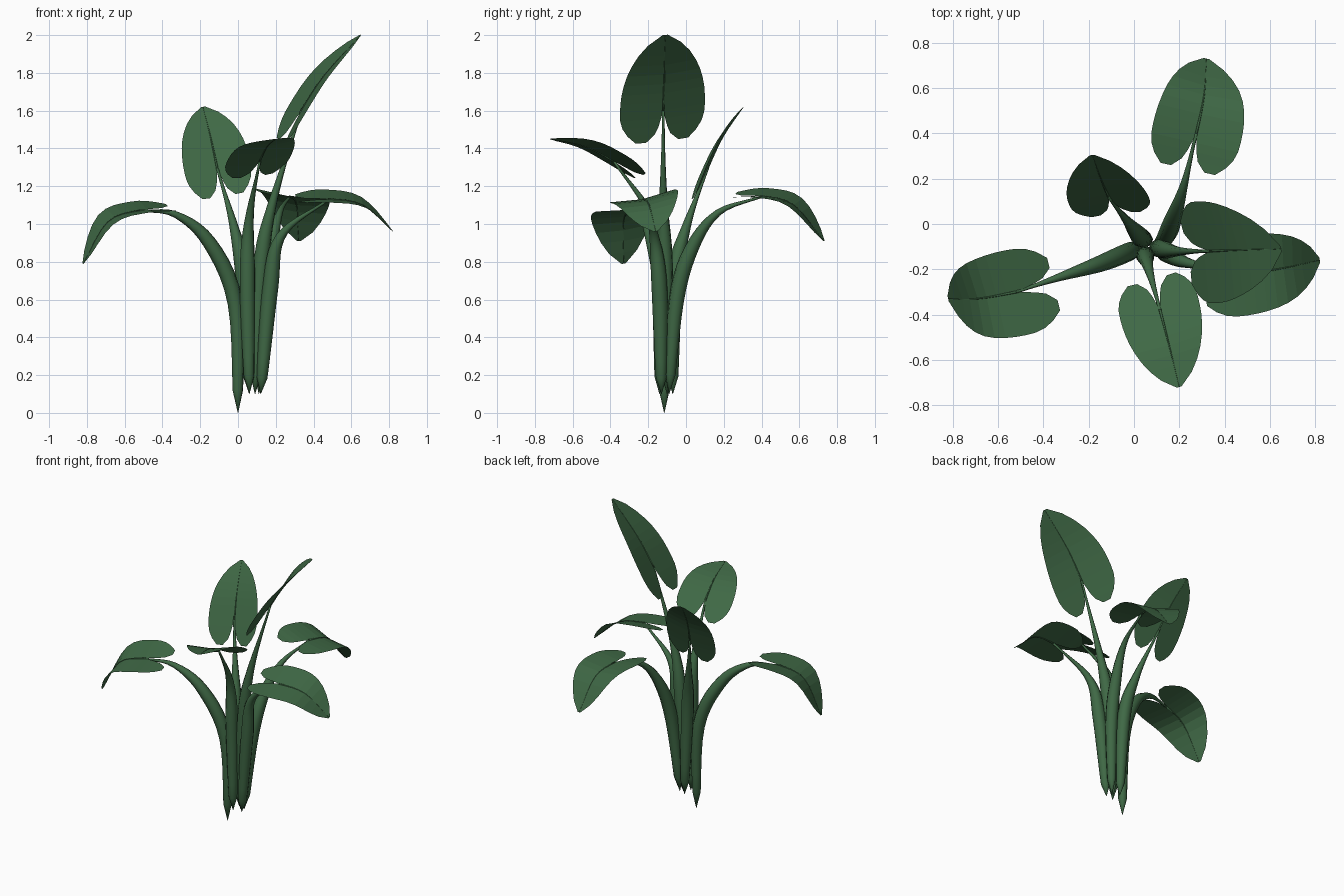
import bpy, bmesh, math
from mathutils import Vector as V

if "Cube" in bpy.data.objects:
    bpy.data.objects.remove(bpy.data.objects["Cube"])

green = bpy.data.materials.new("leaf green")
green.diffuse_color = (0.05, 0.14, 0.06, 1)
green.use_nodes = True
green.node_tree.nodes["Principled BSDF"].inputs["Base Color"].default_value = green.diffuse_color


def spline(pts, u):
    """Smooth curve through the points, u in 0..1."""
    n = len(pts) - 1
    i = min(int(u * n), n - 1)
    t = u * n - i
    p1, p2 = pts[i], pts[i + 1]
    p0 = pts[i - 1] if i > 0 else p1 * 2 - p2
    p3 = pts[i + 2] if i + 2 <= n else p2 * 2 - p1
    return (p1 * 2 + (p2 - p0) * t + (p0 * 2 - p1 * 5 + p2 * 4 - p3) * t * t
            + (p1 * 3 - p0 - p2 * 3 + p3) * t ** 3) * 0.5


def tangent(pts, u):
    return (spline(pts, min(u + .02, 1)) - spline(pts, max(u - .02, 0))).normalized()


def finish(bm, name, smooth):
    me = bpy.data.meshes.new(name)
    bm.to_mesh(me)
    bm.free()
    me.materials.append(green)
    for p in me.polygons:
        p.use_smooth = smooth
    bpy.context.collection.objects.link(bpy.data.objects.new(name, me))


def half_widths(s):
    """Inner and outer edge of a heart-shaped blade: two lobes, then a rounded tip."""
    if s < 1 / 3:
        x = max(0, 1 - 3 * s)
        return .2 * x + .18 * x ** 6, 1 - .38 * x ** 2.5
    x = min(1, (s - 1 / 3) * 1.5)
    return 0, max(.06, (1 - x ** 2.4) ** .72)


def blade(name, line, side, width):
    bm = bmesh.new()
    count = 12
    for sign in (-1, 1):
        rows = []
        for i in range(count + 1):
            s = i / count
            inner, outer = half_widths(s)
            up = tangent(line, s).cross(side).normalized()
            # each half rises slightly away from the rib
            rows.append([bm.verts.new(spline(line, s) + (side * sign + up * .1) * (w * width))
                         for w in (inner, (inner + outer) / 2, outer)])
        for r, q in zip(rows, rows[1:]):
            for k in range(2):
                bm.faces.new((r[k], r[k + 1], q[k + 1], q[k]))
    bmesh.ops.remove_doubles(bm, verts=bm.verts, dist=1e-4)
    bmesh.ops.recalc_face_normals(bm, faces=bm.faces)
    if sum(f.normal.z for f in bm.faces) < 0:
        bmesh.ops.reverse_faces(bm, faces=bm.faces)
    finish(bm, name, False)


def tube(name, pts, side, radius, start=0, rings=20, sides=8):
    """Tapered tube along a curve; radius is a function of 0..1."""
    bm = bmesh.new()
    loops = []
    for i in range(rings + 1):
        f = i / rings
        u = start + (1 - start) * f
        t = tangent(pts, u)
        a = (side - t * side.dot(t)).normalized()
        b = t.cross(a)
        r = max(radius(f), .001)
        loops.append([bm.verts.new(spline(pts, u) + (a * math.cos(k * math.tau / sides)
                                                     + b * math.sin(k * math.tau / sides)) * r)
                      for k in range(sides)])
    for l, m in zip(loops, loops[1:]):
        for k in range(sides):
            j = (k + 1) % sides
            bm.faces.new((l[k], l[j], m[j], m[k]))
    bm.faces.new(loops[0][::-1])
    bm.faces.new(loops[-1])
    finish(bm, name, True)


def stalk_radius(f):
    """Pointed foot, swollen sheath, thin neck."""
    swell = max(0, math.sin(math.pi * (.25 + .75 * f))) ** 2
    return min(f / .05, 1) * (.007 + .035 * swell)


def plant(name, width, roll, notch, middle, tip, *stalk):
    notch, middle, tip = V(notch), V(middle), V(tip)
    # the lobes continue the rib backwards with little bend
    lobes = notch + (notch - middle) * .9 + (notch - middle * 2 + tip) * .3
    line = [lobes, notch, middle, tip]
    chord = (tip - notch).normalized()
    flat = V((0, 0, 1)).cross(chord).normalized()
    side = (flat + chord.cross(flat) * roll).normalized()
    blade(name + "_leaf", line, side, width)
    tube(name + "_stalk", [V(p) for p in stalk] + [notch], side, stalk_radius)
    tube(name + "_rib", line, side, lambda f: .006 * (1 - f), start=1 / 3, rings=8, sides=6)


# name, half width, roll, then blade notch, middle, tip, then stalk from the foot up
plant("tall", .23, .19, (.335, -.12, 1.6), (.46, -.115, 1.79), (.65, -.11, 2),
      (.09, -.1, .1), (.12, -.11, .75), (.18, -.12, 1.1))
plant("back", .2, .15, (.275, .4, 1.145), (.31, .57, 1.1), (.32, .73, .91),
      (.11, -.09, .1), (.145, -.05, .6), (.175, .03, .87), (.22, .17, 1.06))
plant("back_left", .178, -.32, (-.11, .115, 1.295), (-.145, .195, 1.46), (-.185, .305, 1.62),
      (.06, -.07, .1), (.03, -.06, .7), (-.02, 0, .98))
plant("left", .195, -.21, (-.52, -.3, 1.07), (-.69, -.33, 1.01), (-.82, -.33, .79),
      (0, -.115, 0), (-.015, -.12, .58), (-.15, -.175, .9), (-.33, -.235, 1.05))
plant("front", .18, .12, (.115, -.38, 1.33), (.155, -.535, 1.41), (.2, -.72, 1.45),
      (.06, -.14, .1), (.05, -.14, .7), (.06, -.18, 1.03))
plant("right", .18, .22, (.48, -.225, 1.13), (.66, -.195, 1.1), (.82, -.16, .96),
      (.12, -.13, .1), (.17, -.14, .65), (.23, -.17, .94))
